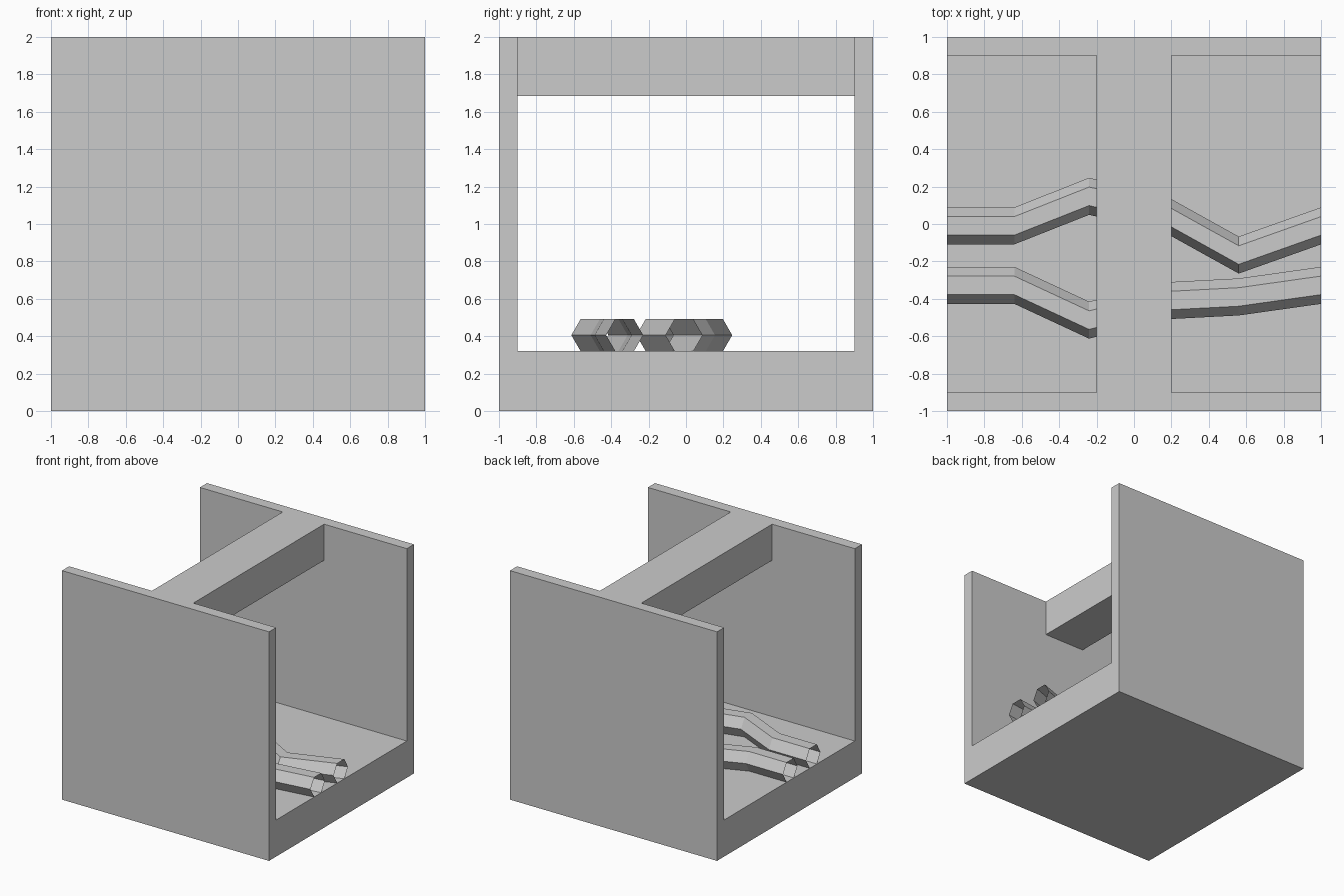
import bpy
import bmesh
from math import cos, sin, pi

if "Cube" in bpy.data.objects:
    bpy.data.objects.remove(bpy.data.objects["Cube"])


def make_object(name, bm):
    bmesh.ops.recalc_face_normals(bm, faces=bm.faces)
    mesh = bpy.data.meshes.new(name)
    bm.to_mesh(mesh)
    bm.free()
    obj = bpy.data.objects.new(name, mesh)
    bpy.context.collection.objects.link(obj)
    return obj


def extruded_profile(name, xz, y0, y1):
    """Closed profile in the xz plane, extruded along y."""
    bm = bmesh.new()
    face = bm.faces.new([bm.verts.new((x, y0, z)) for x, z in xz])
    moved = bmesh.ops.extrude_face_region(bm, geom=[face])["geom"]
    verts = [v for v in moved if isinstance(v, bmesh.types.BMVert)]
    bmesh.ops.translate(bm, verts=verts, vec=(0, y1 - y0, 0))
    return make_object(name, bm)


def open_hex_tube(name, path, radius, z):
    """Open-ended hexagonal tube with sections kept square to x."""
    bm = bmesh.new()
    rings = [[bm.verts.new((x, y + radius * cos(i * pi / 3), z + radius * sin(i * pi / 3)))
              for i in range(6)] for x, y in path]
    for a, b in zip(rings, rings[1:]):
        for i in range(6):
            j = (i + 1) % 6
            bm.faces.new((a[i], a[j], b[j], b[i]))
    return make_object(name, bm)


# Housing: solid block with the channel carved out, leaving floor, walls and top beam
housing = extruded_profile("housing", [(-1, 0), (1, 0), (1, 2), (-1, 2)], -1, 1)
channel = extruded_profile(
    "channel_cutter",
    [(-1.1, 0.32), (1.1, 0.32), (1.1, 2.1), (0.2, 2.1),
     (0.2, 1.684), (-0.2, 1.684), (-0.2, 2.1), (-1.1, 2.1)], -0.902, 0.902)
channel.hide_render = True
cut = housing.modifiers.new("carve_channel", 'BOOLEAN')
cut.operation = 'DIFFERENCE'
cut.solver = 'EXACT'
cut.object = channel
bpy.context.view_layer.objects.active = housing
bpy.ops.object.modifier_apply(modifier=cut.name)
bpy.data.objects.remove(channel)

# Two bent pipes lying on the floor
stations = (-1, -0.64, -0.24, 0.16, 0.56, 1)
bends = {
    "back_pipe": (-0.01, -0.01, 0.148, 0.056, -0.166, -0.01),
    "front_pipe": (-0.328, -0.328, -0.514, -0.411, -0.39, -0.328),
}
radius = 0.099
for name, ys in bends.items():
    open_hex_tube(name, list(zip(stations, ys)), radius, 0.32 + radius * sin(pi / 3))
